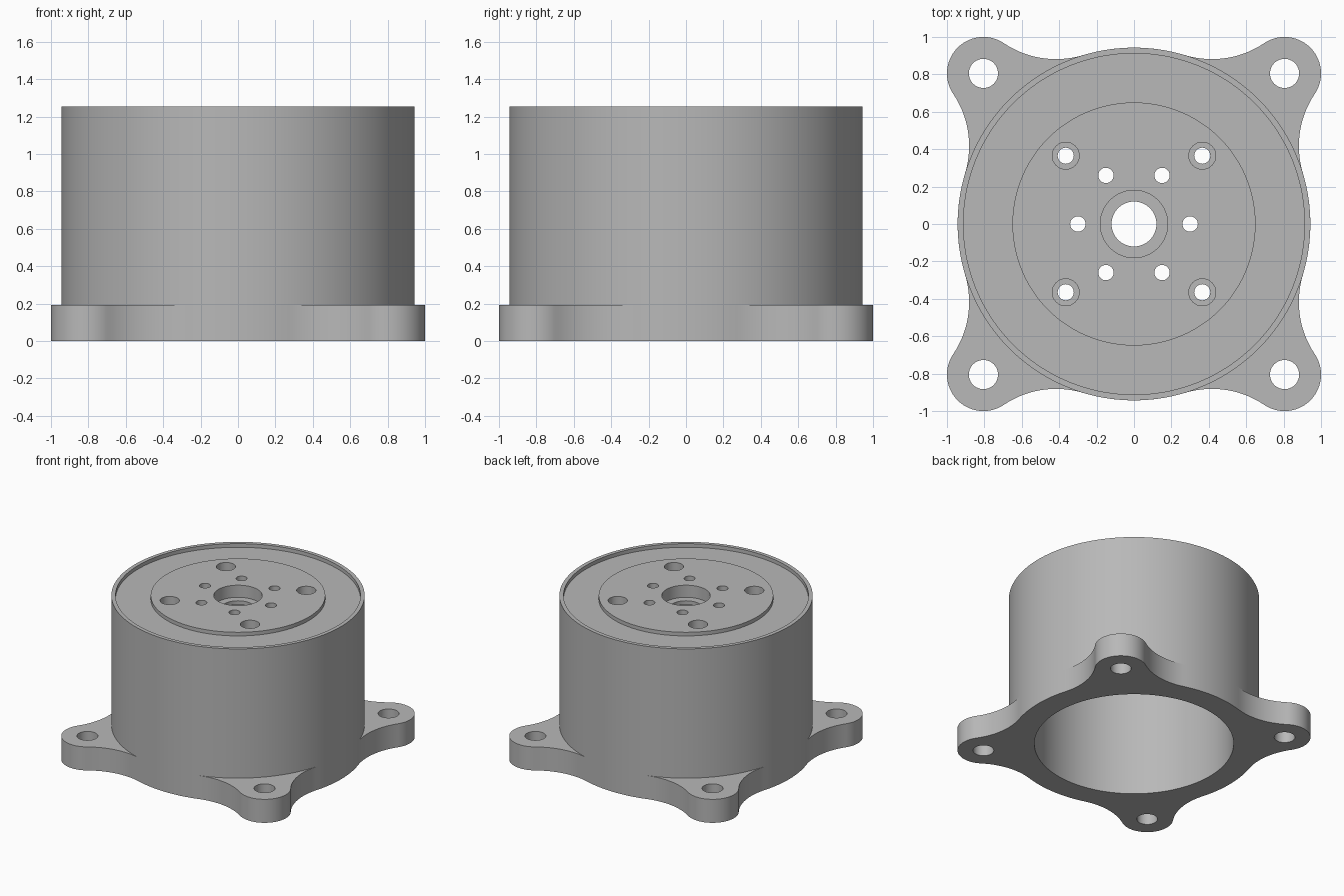
import bpy
import bmesh
import math
from mathutils import Vector

cube = bpy.data.objects.get("Cube")
if cube:
    bpy.data.objects.remove(cube, do_unlink=True)

BODY_R, BORE_R, FLANGE_Z, TOP_Z = 0.943, 0.75, 0.193, 1.255
LUG, LUG_R, FILLET_R = 0.805, 0.195, 0.5
LEDGE_Z, CAP_UNDER_Z, FLOOR_Z = 1.225, 1.125, 1.155

metal = bpy.data.materials.new("grey metal")
metal.use_nodes = True
GREY = (0.48, 0.48, 0.48, 1)
metal.diffuse_color = GREY
metal.node_tree.nodes["Principled BSDF"].inputs["Base Color"].default_value = GREY


def make_object(name, bm):
    bmesh.ops.recalc_face_normals(bm, faces=bm.faces)
    mesh = bpy.data.meshes.new(name)
    bm.to_mesh(mesh)
    bm.free()
    mesh.materials.append(metal)
    obj = bpy.data.objects.new(name, mesh)
    bpy.context.collection.objects.link(obj)
    return obj


def lathe(name, profile, steps=144):
    """Spin a closed (radius, height) profile around z."""
    bm = bmesh.new()
    verts = [bm.verts.new((r, 0, z)) for r, z in profile]
    edges = [bm.edges.new((a, b)) for a, b in zip(verts, verts[1:] + verts[:1])]
    bmesh.ops.spin(bm, geom=verts + edges, cent=(0, 0, 0), axis=(0, 0, 1),
                   angle=math.tau, steps=steps, use_merge=True)
    bmesh.ops.remove_doubles(bm, verts=bm.verts, dist=1e-5)
    return make_object(name, bm)


def extrude_outline(name, points, height):
    bm = bmesh.new()
    face = bm.faces.new([bm.verts.new((p.x, p.y, 0)) for p in points])
    new = bmesh.ops.extrude_face_region(bm, geom=[face])["geom"]
    bmesh.ops.translate(bm, vec=(0, 0, height),
                        verts=[v for v in new if isinstance(v, bmesh.types.BMVert)])
    return make_object(name, bm)


def drill(obj, holes):
    """Cut vertical holes given as (x, y, radius, bottom, top)."""
    bm = bmesh.new()
    for x, y, r, low, high in holes:
        new = bmesh.ops.create_cone(bm, cap_ends=True, segments=48, radius1=r,
                                    radius2=r, depth=high - low)["verts"]
        bmesh.ops.translate(bm, verts=new, vec=(x, y, (low + high) / 2))
    cutter = make_object("hole_cutter", bm)
    cutter.hide_render = True
    mod = obj.modifiers.new("holes", "BOOLEAN")
    mod.operation, mod.solver, mod.object = "DIFFERENCE", "EXACT", cutter
    mod.use_self = True
    select(obj)
    bpy.ops.object.modifier_apply(modifier=mod.name)
    bpy.data.objects.remove(cutter, do_unlink=True)


def select(obj):
    bpy.ops.object.select_all(action="DESELECT")
    obj.select_set(True)
    bpy.context.view_layer.objects.active = obj


def arc(centre, radius, start, end, steps):
    return [centre + radius * Vector((math.cos(a), math.sin(a)))
            for a in (start + (end - start) * i / steps for i in range(steps + 1))]


def angle_to(a, b):
    return math.atan2(b.y - a.y, b.x - a.x)


def flange_outline():
    """Round body blended into four corner lugs by tangent concave fillets."""
    origin, lug = Vector((0, 0)), Vector((LUG, LUG))
    reach = BODY_R + FILLET_R
    spread = math.acos((reach ** 2 + lug.length ** 2 - (LUG_R + FILLET_R) ** 2)
                       / (2 * reach * lug.length))
    low = math.pi / 4 - spread
    fillet = reach * Vector((math.cos(low), math.sin(low)))
    to_lug = angle_to(fillet, lug)
    from_lug = angle_to(lug, fillet)
    # one side of a corner, from the body to the tip of the lug
    half = arc(origin, BODY_R, 0, low, 8)
    half += arc(fillet, FILLET_R, low + math.pi, to_lug % math.tau, 16)[1:]
    half += arc(lug, LUG_R, from_lug, math.pi / 4, 20)[1:]
    # mirror across the diagonal, then repeat around the four corners
    corner = half + [Vector((p.y, p.x)) for p in reversed(half[:-1])]
    points = []
    for quarter in range(4):
        for p in corner[:-1]:
            q = p.copy()
            for _ in range(quarter):
                q = Vector((-q.y, q.x))
            points.append(q)
    return points


corners = [(sx, sy) for sx in (-1, 1) for sy in (-1, 1)]

# Mounting flange with a bolt hole in each lug
flange = extrude_outline("mounting_flange", flange_outline(), FLANGE_Z)
drill(flange, [(sx * LUG, sy * LUG, 0.078, -0.1, 0.4) for sx, sy in corners])
bm = bmesh.new()
bmesh.ops.create_cone(bm, cap_ends=True, segments=144, radius1=BORE_R,
                      radius2=BORE_R, depth=1)
bore = make_object("bore_cutter", bm)
bore.hide_render = True
mod = flange.modifiers.new("bore", "BOOLEAN")
mod.operation, mod.solver, mod.object = "DIFFERENCE", "EXACT", bore
select(flange)
bpy.ops.object.modifier_apply(modifier=mod.name)
bpy.data.objects.remove(bore, do_unlink=True)

# Hollow housing: rim, recessed ledge, raised boss and stepped centre bore
housing = lathe("housing", [
    (BORE_R, FLANGE_Z), (BODY_R, FLANGE_Z), (BODY_R, TOP_Z), (0.912, TOP_Z),
    (0.912, LEDGE_Z), (0.65, LEDGE_Z), (0.65, TOP_Z), (0.18, TOP_Z),
    (0.18, FLOOR_Z), (0.12, FLOOR_Z), (0.12, CAP_UNDER_Z), (BORE_R, CAP_UNDER_Z)])

# Counterbored screw holes and a ring of six small holes
SCREW = 0.365
holes = [(sx * SCREW, sy * SCREW, 0.072, FLOOR_Z, 1.4) for sx, sy in corners]
drill(housing, holes)
holes = [(sx * SCREW, sy * SCREW, 0.043, 1, 1.4) for sx, sy in corners]
holes += [(0.3 * math.cos(i * math.pi / 3), 0.3 * math.sin(i * math.pi / 3),
           0.041, 1, 1.4) for i in range(6)]
drill(housing, holes)

for obj in (flange, housing):
    select(obj)
    bpy.ops.object.shade_smooth_by_angle(angle=math.radians(30))
